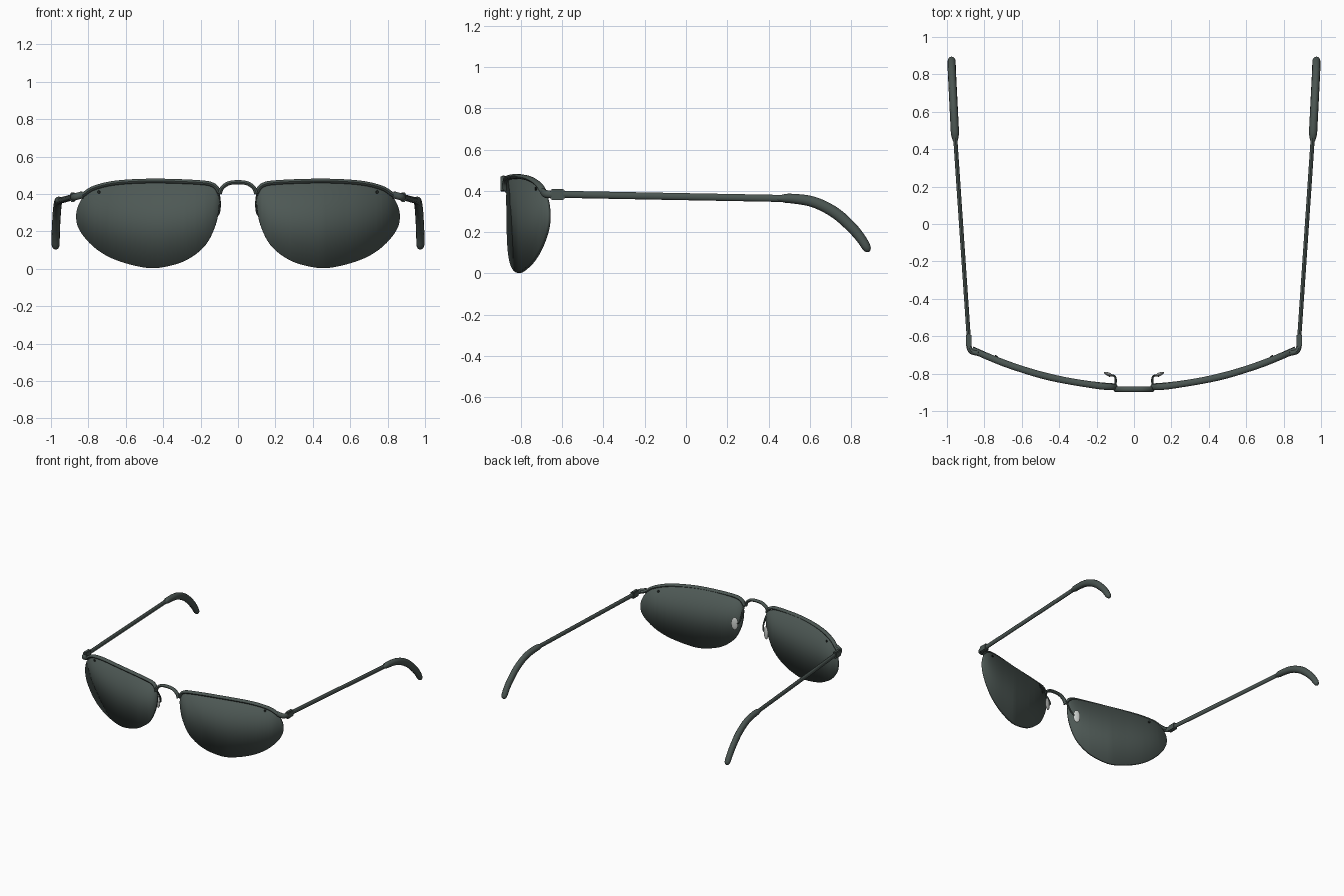
import bpy, bmesh, math
from mathutils import Vector, Matrix

cube = bpy.data.objects.get("Cube")
if cube:
    bpy.data.objects.remove(cube, do_unlink=True)


def material(name, rgb):
    m = bpy.data.materials.new(name)
    m.use_nodes = True
    m.diffuse_color = (*rgb, 1)
    m.node_tree.nodes["Principled BSDF"].inputs["Base Color"].default_value = (*rgb, 1)
    return m


TINT = material("smoked green lens", (0.075, 0.098, 0.09))
METAL = material("dark green metal", (0.07, 0.092, 0.084))
SCREW = material("black screw", (0.015, 0.02, 0.018))
PAD = material("pale silicone", (0.6, 0.62, 0.6))


def wrap(x, base):
    """Depth of the curved front at a given x."""
    return base + 0.27 * x * x


def finish(name, bm, mat, mirror=True, thickness=0):
    bmesh.ops.recalc_face_normals(bm, faces=bm.faces)
    mesh = bpy.data.meshes.new(name)
    bm.to_mesh(mesh)
    bm.free()
    mesh.materials.append(mat)
    ob = bpy.data.objects.new(name, mesh)
    bpy.context.collection.objects.link(ob)
    bpy.ops.object.select_all(action="DESELECT")
    ob.select_set(True)
    bpy.context.view_layer.objects.active = ob
    bpy.ops.object.shade_smooth_by_angle(angle=math.radians(40))
    if thickness:
        solid = ob.modifiers.new("thickness", "SOLIDIFY")
        solid.thickness = thickness
        solid.offset = 0
    if mirror:
        ob.modifiers.new("mirror", "MIRROR").use_mirror_merge = False
    return ob


def spline(points, steps=6, closed=False):
    """Smooth path through a few points."""
    p = [Vector(q) for q in points]
    n = len(p)
    pick = (lambda i: p[i % n]) if closed else (lambda i: p[max(0, min(n - 1, i))])
    out = []
    for i in range(n if closed else n - 1):
        a, b, c, d = (pick(i + k) for k in (-1, 0, 1, 2))
        for s in range(steps):
            t = s / steps
            out.append(0.5 * (2 * b + (c - a) * t + (2 * a - 5 * b + 4 * c - d) * t * t
                              + (3 * b - a - 3 * c + d) * t ** 3))
    return out if closed else out + [p[-1]]


def sweep(name, path, ref, size, mat, mirror=True, sides=12):
    """Oval tube; size(t) gives half-widths along ref and across it."""
    bm = bmesh.new()
    rings = []
    last = len(path) - 1
    for i, p in enumerate(path):
        tan = (path[min(i + 1, last)] - path[max(i - 1, 0)]).normalized()
        u = Vector(ref)
        u = (u - tan * u.dot(tan)).normalized()
        v = tan.cross(u)
        w, h = size(i / last)
        angles = [math.tau * k / sides for k in range(sides)]
        rings.append([bm.verts.new(p + u * w * math.cos(a) + v * h * math.sin(a)) for a in angles])
    for r, s in zip(rings, rings[1:]):
        for k in range(sides):
            j = (k + 1) % sides
            bm.faces.new((r[k], r[j], s[j], s[k]))
    bm.faces.new(rings[0])
    bm.faces.new(rings[-1])
    return finish(name, bm, mat, mirror)


# Lenses: flat outline, sliced into strips, then wrapped
outline = [(0.105, 0.40), (0.145, 0.44), (0.25, 0.46), (0.45, 0.468), (0.65, 0.455),
           (0.78, 0.42), (0.84, 0.36), (0.862, 0.28), (0.84, 0.20), (0.76, 0.11),
           (0.65, 0.047), (0.50, 0.007), (0.40, 0.009), (0.28, 0.045), (0.18, 0.12),
           (0.125, 0.22), (0.102, 0.32)]
bm = bmesh.new()
bm.faces.new([bm.verts.new((x, 0, z)) for x, z in spline(outline, closed=True)])
for i in range(1, 30):
    bmesh.ops.bisect_plane(bm, geom=bm.verts[:] + bm.edges[:] + bm.faces[:],
                           plane_co=(0.1 + 0.0255 * i, 0, 0), plane_no=(1, 0, 0))
for v in bm.verts:
    v.co.y = wrap(v.co.x, -0.864)
finish("lenses", bm, TINT, thickness=0.018)

# Brow bars along the top of each lens
brow = [(0.098, 0.405), (0.13, 0.446), (0.21, 0.462), (0.45, 0.47), (0.65, 0.46),
        (0.77, 0.432), (0.83, 0.395), (0.865, 0.385)]
sweep("brow_bars", spline([(x, wrap(x, -0.875), z) for x, z in brow]),
      (0, 1, 0), lambda t: (0.017, 0.012), METAL)

# Arched bridge
half = [(0.098, 0.40), (0.085, 0.432), (0.05, 0.457)]
arch = half + [(0, 0.463)] + [(-x, z) for x, z in reversed(half)]
sweep("bridge", spline([(x, -0.884, z) for x, z in arch]),
      (0, 1, 0), lambda t: (0.015, 0.011), METAL, mirror=False)

# End pieces turning the corner to the hinges
sweep("end_pieces", spline([(0.83, -0.692, 0.396), (0.868, -0.682, 0.386),
                            (0.882, -0.655, 0.383), (0.884, -0.60, 0.383)]),
      (0, 0, 1), lambda t: (0.019, 0.014), METAL)

# Hinge blocks
bm = bmesh.new()
bmesh.ops.create_cube(bm, size=1, matrix=Matrix.Translation((0.884, -0.622, 0.382))
                      @ Matrix.Diagonal((0.03, 0.07, 0.052, 1)))
bmesh.ops.bevel(bm, geom=bm.edges[:], offset=0.006, segments=2, affect="EDGES")
finish("hinges", bm, METAL)

# Temple arms
sweep("temple_arms", spline([(0.884, -0.60, 0.383), (0.92, -0.07, 0.373), (0.957, 0.48, 0.363)]),
      (1, 0, 0), lambda t: (0.011, 0.017), METAL)


# Ear tips: curved sleeves with rounded ends
def sleeve(t):
    taper = min(1, 0.5 + t * 5) * math.sqrt(max(0.04, 1 - max(0, (t - 0.9) / 0.1) ** 2))
    return 0.022 * taper, (0.02 + 0.007 * math.sin(math.pi * t)) * taper


sweep("ear_tips", spline([(0.955, 0.44, 0.363), (0.959, 0.52, 0.362), (0.964, 0.62, 0.345),
                          (0.969, 0.72, 0.295), (0.973, 0.80, 0.225), (0.975, 0.85, 0.165),
                          (0.975, 0.886, 0.105)], steps=8),
      (1, 0, 0), sleeve, METAL)

# Nose pad wires
sweep("pad_wires", spline([(0.103, -0.872, 0.40), (0.098, -0.845, 0.36), (0.10, -0.82, 0.31),
                           (0.112, -0.81, 0.285), (0.135, -0.812, 0.28)]),
      (1, 0, 0), lambda t: (0.006, 0.006), METAL, sides=8)

# Nose pads
bm = bmesh.new()
bmesh.ops.create_uvsphere(bm, u_segments=20, v_segments=12, radius=1,
                          matrix=Matrix.Translation((0.137, -0.803, 0.278))
                          @ Matrix.Rotation(math.radians(22), 4, "Z")
                          @ Matrix.Diagonal((0.026, 0.009, 0.05, 1)))
finish("nose_pads", bm, PAD)

# Screws near the outer lens corners
bm = bmesh.new()
bmesh.ops.create_cone(bm, cap_ends=True, segments=12, radius1=0.008, radius2=0.008, depth=0.028,
                      matrix=Matrix.Translation((0.74, wrap(0.74, -0.864), 0.41))
                      @ Matrix.Rotation(math.radians(22), 4, "Z")
                      @ Matrix.Rotation(math.radians(90), 4, "X"))
finish("lens_screws", bm, SCREW)
